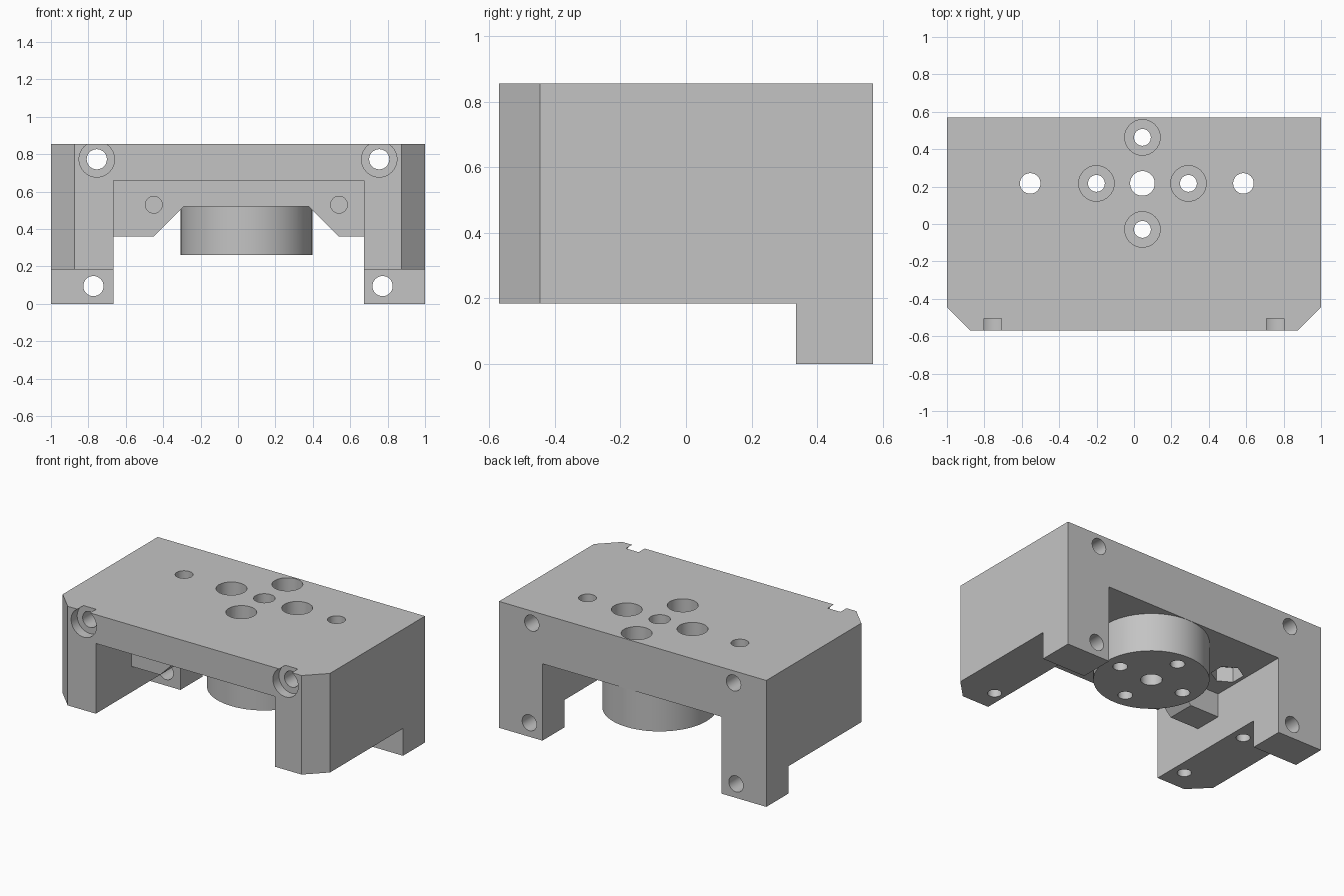
import bpy, bmesh, math
from mathutils import Vector, Matrix

if "Cube" in bpy.data.objects:
    bpy.data.objects.remove(bpy.data.objects["Cube"])

grey = bpy.data.materials.new("plain_grey")
grey.use_nodes = True
grey.diffuse_color = (0.55, 0.55, 0.55, 1)
grey.node_tree.nodes["Principled BSDF"].inputs["Base Color"].default_value = (0.55, 0.55, 0.55, 1)


def make_object(name, bm):
    bmesh.ops.recalc_face_normals(bm, faces=bm.faces)
    mesh = bpy.data.meshes.new(name)
    bm.to_mesh(mesh)
    bm.free()
    mesh.materials.append(grey)
    obj = bpy.data.objects.new(name, mesh)
    bpy.context.collection.objects.link(obj)
    return obj


def prism(name, outline, axis, lo, hi):
    """Extrude an outline in the xy plane (axis Z) or xz plane (axis Y)."""
    bm = bmesh.new()
    place = (lambda a, b: (a, b, lo)) if axis == "Z" else (lambda a, b: (a, lo, b))
    face = bm.faces.new([bm.verts.new(place(a, b)) for a, b in outline])
    step = Vector((0, 0, hi - lo)) if axis == "Z" else Vector((0, hi - lo, 0))
    ext = bmesh.ops.extrude_face_region(bm, geom=[face])
    moved = [v for v in ext["geom"] if isinstance(v, bmesh.types.BMVert)]
    bmesh.ops.translate(bm, verts=moved, vec=step)
    return make_object(name, bm)


def rod(name, a, b, axis, lo, hi, radius, sides=32):
    """Cylinder along Z at (x, y) or along Y at (x, z)."""
    mid = (lo + hi) / 2
    if axis == "Z":
        matrix = Matrix.Translation((a, b, mid))
    else:
        matrix = Matrix.Translation((a, mid, b)) @ Matrix.Rotation(math.pi / 2, 4, "X")
    bm = bmesh.new()
    bmesh.ops.create_cone(bm, cap_ends=True, segments=sides, radius1=radius,
                          radius2=radius, depth=hi - lo, matrix=matrix)
    return make_object(name, bm)


def box_outline(x0, x1, y0, y1):
    return [(x0, y0), (x1, y0), (x1, y1), (x0, y1)]


def combine(tool, operation="DIFFERENCE"):
    mod = body.modifiers.new("combine", "BOOLEAN")
    mod.object, mod.operation, mod.solver = tool, operation, "EXACT"
    bpy.context.view_layer.objects.active = body
    bpy.ops.object.modifier_apply(modifier=mod.name)
    bpy.data.objects.remove(tool)


# Main block with chamfered front corners
D, TOP, LEG, CX, CY = 0.57, 0.855, 0.185, 0.045, 0.217
body = prism("mounting_block", [(-0.875, -D), (0.875, -D), (1, -0.445), (1, D),
                                (-1, D), (-1, -0.445)], "Z", 0, TOP)

# Raise the legs in front of the rear feet
combine(prism("leg_cut", box_outline(-2, 2, -1, 0.335), "Z", -0.5, LEG))

# Channel: tall at the front, ledges in the middle, lower at the back
L, R = -0.665, 0.675
combine(prism("front_channel", box_outline(L, R, -0.5, 0.66), "Y", -1, -0.19))
combine(prism("ledge_channel", [(L, -0.5), (R, -0.5), (R, 0.36), (0.54, 0.36),
                                (0.38, 0.52), (-0.29, 0.52), (-0.45, 0.36), (L, 0.36)],
              "Y", -0.5, 1))
combine(prism("rear_channel", box_outline(L, R, -0.5, 0.52), "Y", 0, 1))

# Round boss hanging from the ceiling
combine(rod("boss", CX, CY, "Z", 0.26, 0.6, 0.352, 64), "UNION")

# Bolt pattern through the boss
combine(rod("centre_hole", CX, CY, "Z", 0, 1, 0.066))
for dx, dy in ((1, 0), (-1, 0), (0, 1), (0, -1)):
    x, y = CX + dx * 0.246, CY + dy * 0.246
    combine(rod("bolt_hole", x, y, "Z", 0, 1, 0.045))
    combine(rod("bolt_recess", x, y, "Z", 0.55, 1, 0.095))

# Outer screw holes with hexagonal nut pockets, and blind ledge holes
for x in (-0.555, 0.585):
    combine(rod("screw_hole", x, CY, "Z", 0.4, 1, 0.055))
    combine(rod("nut_pocket", x, CY, "Z", 0.4, 0.62, 0.1, 6))
for x in (-0.45, 0.54):
    combine(rod("ledge_hole", x, 0.53, "Y", -0.3, -0.05, 0.045))

# Holes repeated on both sides
for side in (-1, 1):
    combine(rod("long_hole", side * 0.755, 0.773, "Y", -1, 1, 0.054))
    combine(rod("long_hole_recess", side * 0.755, 0.773, "Y", -1, -0.505, 0.095))
    combine(rod("foot_hole", side * 0.773, 0.095, "Y", 0.2, 1, 0.054))
    for y in (-0.42, 0.135):
        combine(rod("leg_hole", side * 0.75, y, "Z", 0, 0.45, 0.043))

# Smooth the round walls, keep corners sharp
for obj in bpy.context.selected_objects:
    obj.select_set(False)
body.select_set(True)
bpy.context.view_layer.objects.active = body
bpy.ops.object.shade_smooth_by_angle(angle=math.radians(30))
